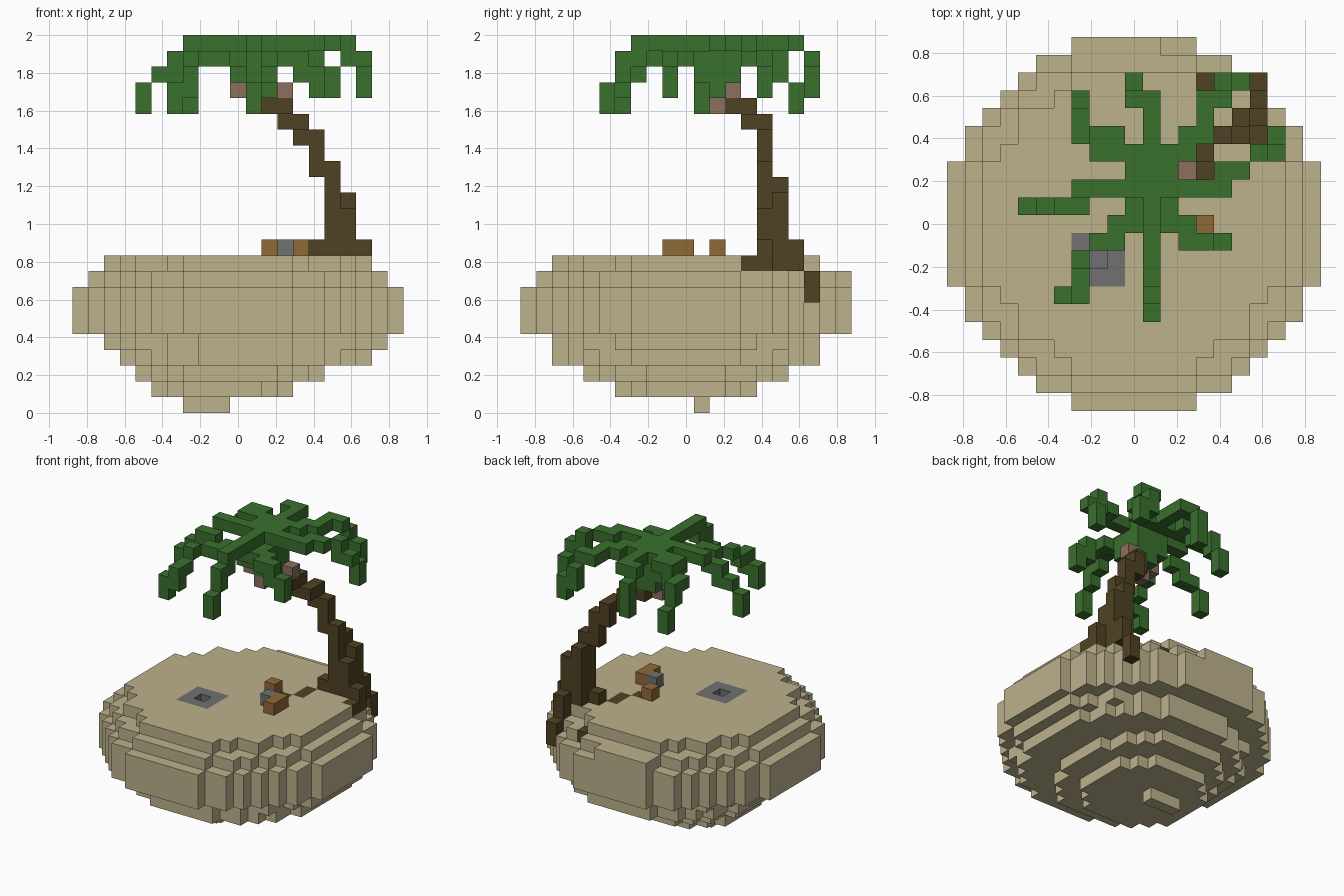
import bpy
import bmesh
from itertools import product
from mathutils import Vector

old = bpy.data.objects.get("Cube")
if old:
    bpy.data.objects.remove(old, do_unlink=True)

SIZE = 1 / 12  # edge length of one block
DIRECTIONS = {
    "e": Vector((1, 0, 0)), "w": Vector((-1, 0, 0)),
    "n": Vector((0, 1, 0)), "s": Vector((0, -1, 0)),
    "u": Vector((0, 0, 1)), "d": Vector((0, 0, -1)),
}


def make_material(name, rgb):
    mat = bpy.data.materials.new(name)
    mat.use_nodes = True
    color = (*rgb, 1)
    mat.diffuse_color = color
    mat.node_tree.nodes["Principled BSDF"].inputs["Base Color"].default_value = color
    return mat


materials = {
    "island": make_material("sand", (.51, .445, .266)),
    "palm_trunk": make_material("bark", (.078, .055, .017)),
    "palm_leaves": make_material("leaf green", (.042, .162, .027)),
    "coconuts": make_material("coconut", (.262, .162, .117)),
    "campfire_logs": make_material("light wood", (.275, .144, .037)),
    "stones": make_material("stone grey", (.165, .165, .165)),
}

blocks = {}  # block position -> part name


def put(part, *cells):
    for cell in cells:
        blocks[cell] = part


def box(part, low, high):
    put(part, *product(*(range(a, b + 1) for a, b in zip(low, high))))


def disc(part, z, left, right, reach):
    """One layer of blocks inside an ellipse."""
    middle, radius = (left + right) / 2, (right - left) / 2 + .6
    for x, y in product(range(left, right + 1), range(-reach, reach + 1)):
        if ((x - middle) / radius) ** 2 + (y / (reach + .6)) ** 2 <= 1:
            put(part, (x, y, z))


def grow(part, start, moves):
    """Lay blocks one after another, each move being one or two directions."""
    position = Vector(start)
    put(part, tuple(position))
    for move in moves.split():
        for letter in move:
            position += DIRECTIONS[letter]
        put(part, tuple(position))


def build(part, material):
    """Skin of a part: only the block faces that no other block covers."""
    bm = bmesh.new()
    for cell in (c for c, owner in blocks.items() if owner == part):
        center = Vector(cell)
        for normal in DIRECTIONS.values():
            if tuple(center + normal) in blocks:
                continue
            u = normal.yzx / 2
            v = normal.cross(u)
            mid = center + (normal + DIRECTIONS["u"]) / 2
            corners = (mid - u - v, mid + u - v, mid + u + v, mid - u + v)
            bm.faces.new([bm.verts.new(c * SIZE) for c in corners])
    bmesh.ops.remove_doubles(bm, verts=bm.verts, dist=SIZE / 100)
    mesh = bpy.data.meshes.new(part)
    bm.to_mesh(mesh)
    bm.free()
    mesh.materials.append(material)
    bpy.context.collection.objects.link(bpy.data.objects.new(part, mesh))


# Floating island: stacked stepped discs, narrowing below
box("island", (-3, 1, 0), (-1, 1, 0))
layers = [(-5, 3, 4), (-6, 5, 6), (-7, 8, 8), (-8, 9, 8)]
layers += [(-r, r, r) for r in (10, 10, 10, 9, 8)]
for level, span in enumerate(layers, start=1):
    disc("island", level, *span)
box("island", (-3, 10, 8), (1, 10, 8))

# Stone ring set into the ground with an open hole
box("stones", (-3, -3, 8), (-1, -1, 9))
del blocks[(-2, -2, 9)]

# Fireplace
put("campfire_logs", (4, -1, 10), (4, 0, 10), (2, 2, 10))
put("stones", (3, 0, 10))

# Leaning trunk, its thicker base and its roots
foot = (6, 5, 10)
for moves in (
    "u u u u u w u u w u s w u s w",
    "n u u u u",
    "e n u u u",
    "e u u",
    "e e d s",
    "w d ws s ws",
    "e d n n u d nd d",
):
    grow("palm_trunk", foot, moves)
put("palm_trunk", (4, 8, 8))

# Heart of the crown
box("palm_leaves", (1, 2, 20), (2, 3, 20))
box("palm_leaves", (0, 1, 21), (2, 3, 21))
box("palm_leaves", (0, 0, 22), (2, 3, 22))
box("palm_leaves", (0, 2, 23), (2, 4, 23))

# Drooping fronds
crown = (1, 2, 23)
for moves in (
    "w w w w sd w d w wd d",
    "s s s s s d s d sd d",
    "s s d w w s w ws sd s d w d",
    "s s d e e s e d e d",
    "e e e e n e en d e nd d",
    "n n e e n e n n e nd d e d",
    "n n n n n w nd d d",
    "n n w w w e n w d w n d nd d",
):
    grow("palm_leaves", crown, moves)

# Coconuts under the crown
put("coconuts", (3, 3, 20), (0, 2, 20), (1, 2, 19))

for part, material in materials.items():
    build(part, material)
